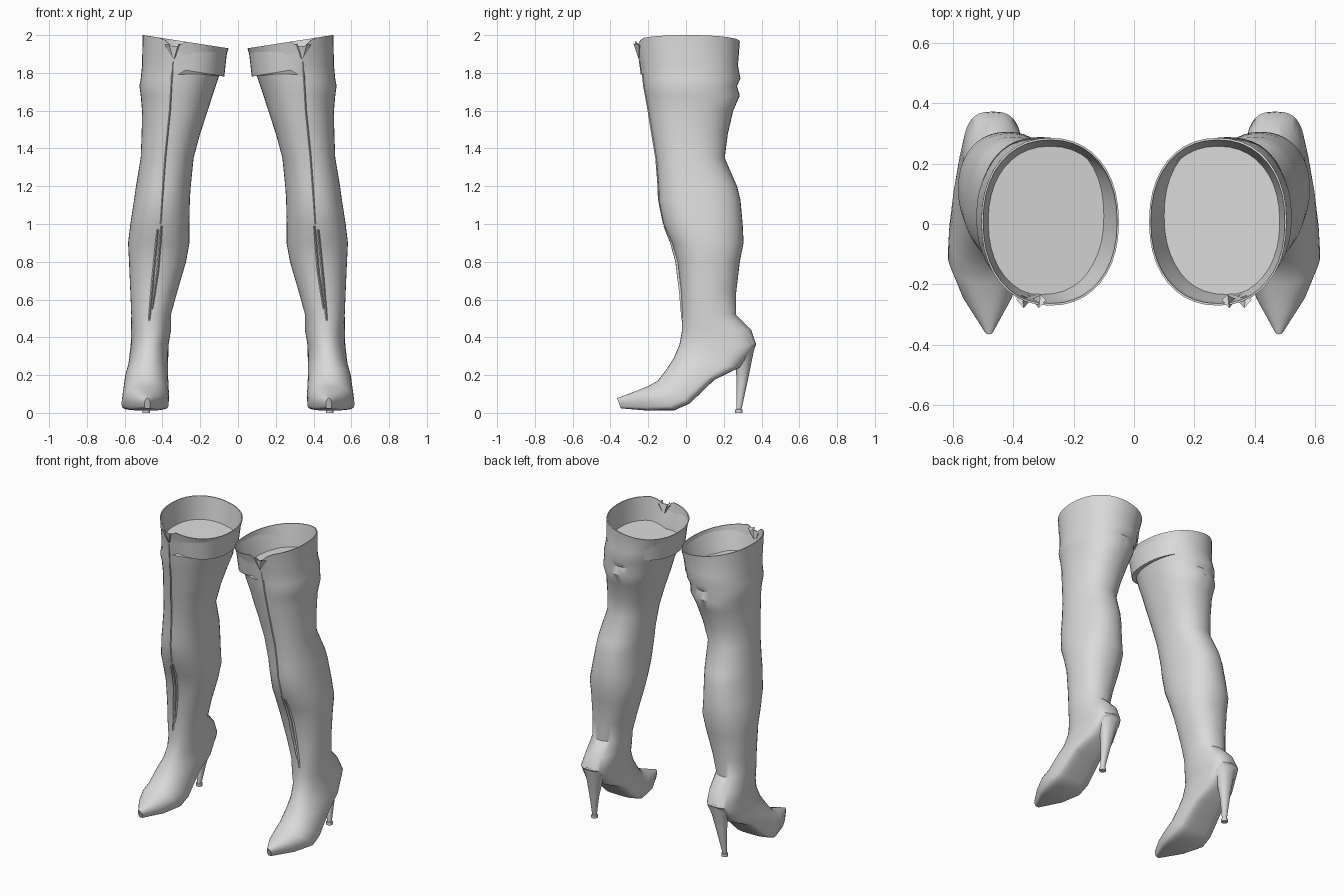
import bpy, bmesh, math
from mathutils import Vector
from mathutils.bvhtree import BVHTree

cube = bpy.data.objects.get("Cube")
if cube:
    bpy.data.objects.remove(cube)

GREY = (0.7, 0.7, 0.7, 1)
leather = bpy.data.materials.new("grey leather")
leather.use_nodes = True
leather.diffuse_color = GREY
leather.node_tree.nodes["Principled BSDF"].inputs["Base Color"].default_value = GREY

SEGMENTS = 40
RIM_Z = 1.96

# leg sections: height, front y, back y, inner x, outer x
LEG = [
    (RIM_Z, -.27, .285, .05, .505), (1.84, -.24, .275, .08, .508),
    (1.77, -.23, .288, .105, .515), (1.73, -.225, .27, .118, .522),
    (1.68, -.215, .285, .135, .515), (1.6, -.2, .25, .16, .508),
    (1.48, -.18, .222, .2, .51), (1.35, -.158, .205, .235, .515),
    (1.2, -.146, .27, .25, .54), (1.13, -.145, .288, .255, .55),
    (1, -.12, .3, .257, .57), (.9, -.075, .305, .257, .582),
    (.8, -.045, .285, .275, .577), (.64, -.026, .266, .322, .57),
    (.52, -.02, .265, .355, .565),
]

# foot sections: upper y, z; sole y, z; inner x, outer x
FOOT = [
    (-.022, .43, .345, .44, .355, .566), (-.035, .36, .372, .36, .368, .568),
    (-.065, .29, .285, .24, .37, .58), (-.1, .235, .15, .175, .37, .598),
    (-.15, .17, .02, .05, .365, .612), (-.2, .142, -.06, .014, .368, .616),
    (-.28, .11, -.2, .012, .4, .57), (-.365, .078, -.345, .024, .465, .495),
]


def section(front, back, x0, x1, power=2.2, widest=.5):
    """Closed outline between a front and a back point, given as (y, z)."""
    front, back = Vector(front), Vector(back)
    middle = front.lerp(back, widest)
    ring = []
    for i in range(SEGMENTS):
        a = math.tau * i / SEGMENTS
        c, s = math.cos(a), math.sin(a)
        p = power if s > 0 else 2.2
        x = (x0 + x1) / 2 + (x1 - x0) / 2 * math.copysign(abs(c) ** (2 / p), c)
        end = back if s > 0 else front
        yz = middle.lerp(end, abs(s) ** (2 / p))
        ring.append(Vector((x, yz.x, yz.y)))
    return ring


def finish(name, bm, side, angle=40):
    """Mirror to the wanted side, then shade and colour the part."""
    for v in bm.verts:
        v.co.x *= side
    bmesh.ops.recalc_face_normals(bm, faces=bm.faces[:])
    mesh = bpy.data.meshes.new(name)
    bm.to_mesh(mesh)
    bm.free()
    mesh.materials.append(leather)
    obj = bpy.data.objects.new(name, mesh)
    bpy.context.collection.objects.link(obj)
    bpy.ops.object.select_all(action="DESELECT")
    obj.select_set(True)
    bpy.context.view_layer.objects.active = obj
    bpy.ops.object.shade_smooth_by_angle(angle=math.radians(angle))
    return obj


def loft(rings):
    bm = bmesh.new()
    loops = [[bm.verts.new(p) for p in ring] for ring in rings]
    for a, b in zip(loops, loops[1:]):
        for i in range(len(a)):
            j = (i + 1) % len(a)
            bm.faces.new((a[i], a[j], b[j], b[i]))
    bm.faces.new(loops[0])
    bm.faces.new(loops[-1])
    return bm


def shrink(ring, factor, drop=0):
    centre = sum(ring, Vector()) / len(ring)
    return [Vector((centre.x + (p.x - centre.x) * factor,
                    centre.y + (p.y - centre.y) * factor, p.z - drop)) for p in ring]


def boot_rings():
    legs = [section((f, z), (b, z), x0, x1) for z, f, b, x0, x1 in LEG]
    # sloping rim with a notch at the front
    for p in legs[0]:
        p.z = 1.93 + .07 * (p.x - .05) / .455
        if p.y < -.1:
            p.z -= .045 * max(0, 1 - abs(p.x - .34) / .06)
    feet = []
    for i, (fy, fz, by, bz, x0, x1) in enumerate(FOOT):
        blend = min(1, i / 3)
        feet.append(section((fy, fz), (by, bz), x0, x1, 2.2 + 2 * blend, .5 + .2 * blend))
    # inner wall and lining floor come first
    lining = [shrink(legs[0], .9, .15), shrink(legs[0], .95, .05), shrink(legs[0], .975)]
    return lining + legs + feet


def ridge(name, side, tree, path, width, height):
    """Thin raised fold following the front of the leg."""
    bm = bmesh.new()
    rows = []
    steps = 24
    for i in range(steps + 1):
        t = i / steps * (len(path) - 1)
        k = min(int(t), len(path) - 2)
        x, z = Vector(path[k]).lerp(Vector(path[k + 1]), t - k)
        taper = math.sin(math.pi * (.05 + .9 * i / steps)) ** .5
        row = []
        for offset, lift in ((-1, -.003), (0, height * taper), (1, -.003)):
            px = x + offset * width / 2
            hit = tree.ray_cast(Vector((px, -2, z)), Vector((0, 1, 0)))[0]
            row.append(bm.verts.new((px, hit.y - lift, z)))
        rows.append(row)
    for a, b in zip(rows, rows[1:]):
        for i in (0, 1):
            bm.faces.new((a[i], a[i + 1], b[i + 1], b[i]))
        bm.faces.new((a[2], a[0], b[0], b[2]))
    bm.faces.new(rows[0])
    bm.faces.new(rows[-1])
    finish(name, bm, side, 25)


def heel(name, side):
    # height at front, height at back, front y, back y, centre x, half width
    stations = [(.27, .37, .255, .37, .465, .075), (.23, .31, .265, .355, .467, .05),
                (.15, .17, .268, .327, .475, .03), (.02, .02, .266, .294, .485, .014),
                (.018, .018, .26, .3, .485, .02), (0, 0, .26, .3, .485, .02)]
    rings = [section((f, zf), (b, zb), x - w, x + w)
             for zf, zb, f, b, x, w in stations]
    finish(name, loft(rings), side)


def lapels(name, side):
    # two turned-out corners beside the rim notch
    bm = bmesh.new()
    for d in (-1, 1):
        corners = [(.34, -.25, 1.87), (.34 + d * .05, -.25, 1.95),
                   (.34 + d * .025, -.278, 1.955), (.34 + d * .03, -.235, 1.94)]
        vs = [bm.verts.new(c) for c in corners]
        for skip in vs:
            bm.faces.new([v for v in vs if v is not skip])
    finish(name, bm, side, 20)


for side, label in ((1, "left"), (-1, "right")):
    bm = loft(boot_rings())
    bm.normal_update()
    tree = BVHTree.FromBMesh(bm)
    finish(label + "_boot_upper", bm, side)
    heel(label + "_stiletto_heel", side)
    lapels(label + "_rim_lapels", side)
    ridge(label + "_front_seam", side, tree,
          [(.345, 1.86), (.36, 1.6), (.385, 1.35), (.41, 1)], .012, .006)
    # gathered leather folds below the knee
    ridge(label + "_fold_inner", side, tree, [(.405, .99), (.425, .75), (.455, .55)], .016, .012)
    ridge(label + "_fold_outer", side, tree, [(.425, .97), (.45, .72), (.47, .49)], .016, .012)
